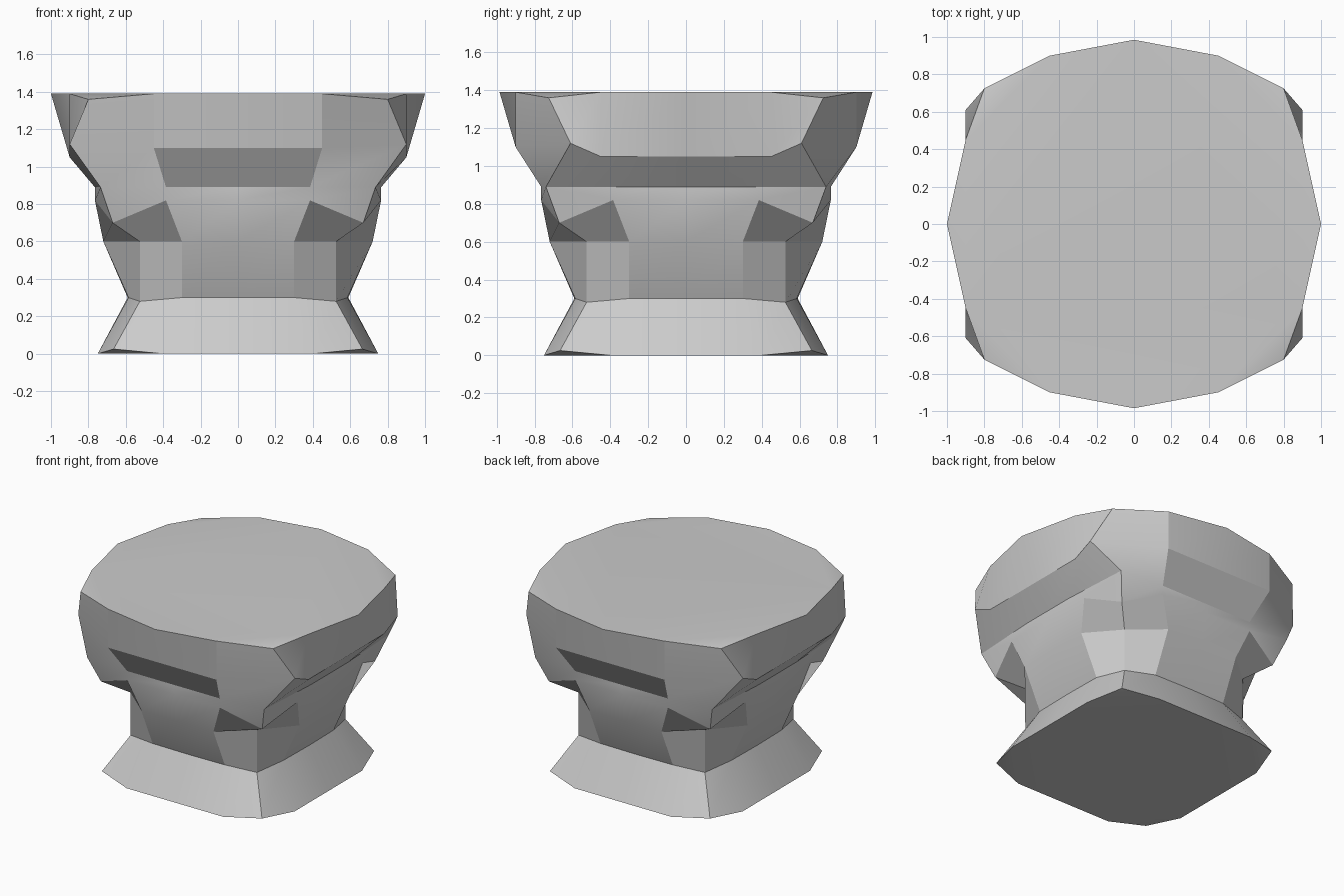
import bpy, bmesh

if "Cube" in bpy.data.objects:
    bpy.data.objects.remove(bpy.data.objects["Cube"])

# Each ring: side (mid x, x, half width, z), corner (x, y, z), front (mid y, y, half width, z)
RINGS = [
    ((.75, .75, .40, 0), (.665, .665, .025), (.75, .75, .40, 0)),         # base
    ((.59, .585, .30, .30), (.525, .525, .28), (.59, .585, .30, .30)),    # waist
    ((.72, .72, .30, .60), (.525, .525, .60), (.72, .72, .30, .60)),      # neck top
    ((.765, .765, .385, .82), (.67, .67, .70), (.765, .765, .385, .82)),  # collar
    ((.765, .765, .22, .89), (.735, .74, .89), (.765, .765, .385, .89)),  # collar top
    ((.90, .90, .45, 1.05), (.90, .61, 1.12), (.90, .90, .45, 1.10)),     # bowl
    ((1.0, .90, .45, 1.39), (.80, .725, 1.36), (.985, .90, .45, 1.39)),   # rim
]


def ring_points(side, corner, front):
    """Sixteen points round the ring, mirrored from one quadrant."""
    sm, sx, sw, sz = side
    fm, fy, fw, fz = front
    quarter = [(sm, 0, sz), (sx, sw, sz), corner, (fw, fy, fz), (0, fm, fz)]
    half = quarter + [(-x, y, z) for x, y, z in quarter[-2::-1]]
    return half + [(x, -y, z) for x, y, z in half[-2:0:-1]]


def cap(bm, ring):
    """Flat cap with four small triangles bending down to the corners."""
    for i in range(2, 16, 4):
        bm.faces.new((ring[i - 1], ring[i], ring[(i + 1) % 16]))
    bm.faces.new([v for i, v in enumerate(ring) if i % 4 != 2])


bm = bmesh.new()
rings = [[bm.verts.new(p) for p in ring_points(*r)] for r in RINGS]

# Walls between neighbouring rings
for low, high in zip(rings, rings[1:]):
    for i in range(16):
        j = (i + 1) % 16
        bm.faces.new((low[i], low[j], high[j], high[i]))

# Bottom and top
cap(bm, rings[0])
cap(bm, rings[-1])
bmesh.ops.recalc_face_normals(bm, faces=bm.faces[:])

mesh = bpy.data.meshes.new("pedestal_knob")
bm.to_mesh(mesh)
bm.free()
knob = bpy.data.objects.new("pedestal_knob", mesh)
bpy.context.collection.objects.link(knob)

# Soft neck and bowl, crisp facets
bpy.context.view_layer.objects.active = knob
knob.select_set(True)
bpy.ops.object.shade_smooth_by_angle(angle=0.42)
